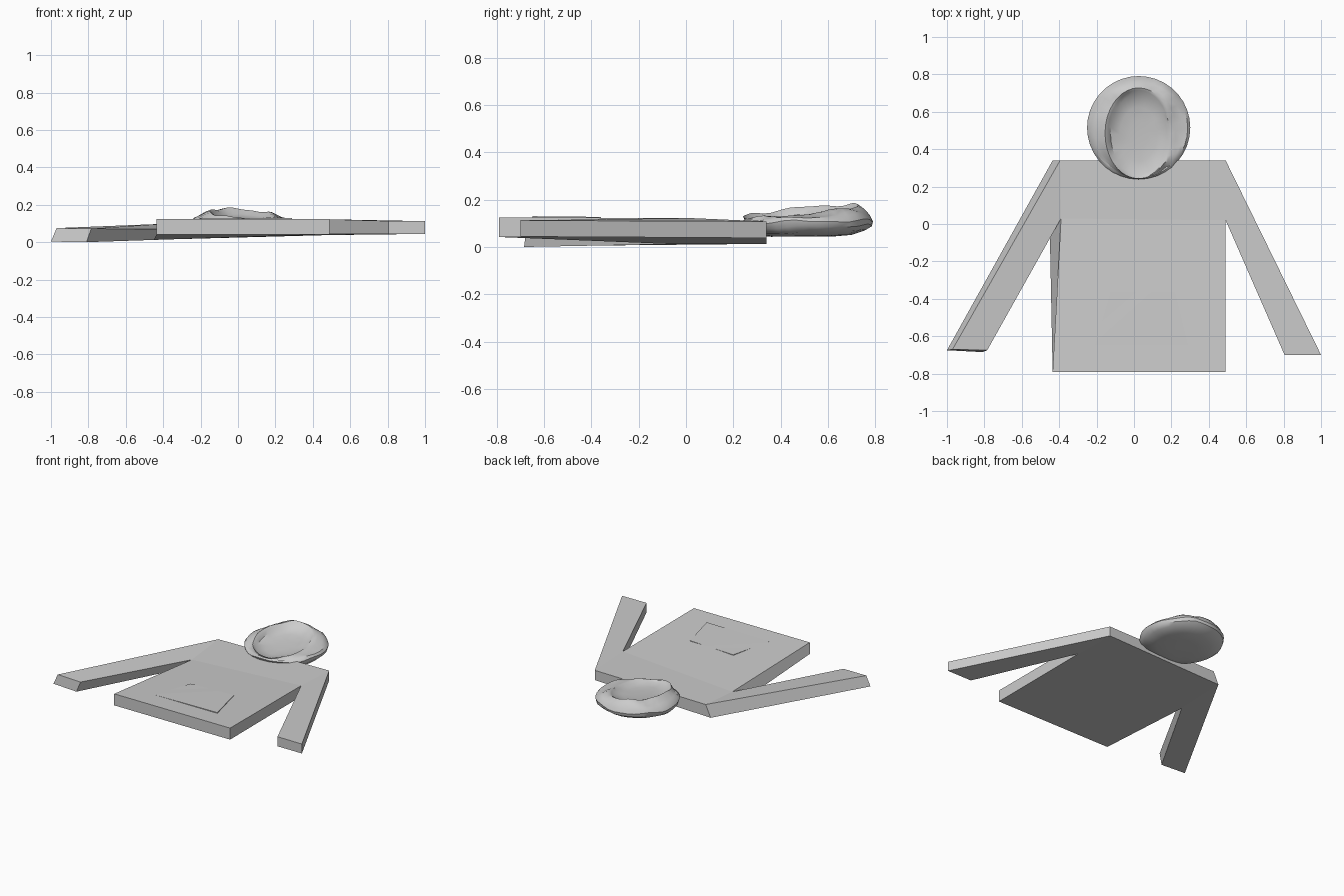
import bpy, bmesh, math

if "Cube" in bpy.data.objects:
    bpy.data.objects.remove(bpy.data.objects["Cube"])


def make_object(name, bm):
    bmesh.ops.recalc_face_normals(bm, faces=bm.faces)
    mesh = bpy.data.meshes.new(name)
    bm.to_mesh(mesh)
    bm.free()
    obj = bpy.data.objects.new(name, mesh)
    bpy.context.collection.objects.link(obj)
    return obj


def slab(name, top, bottom, patches):
    """Panel from matching top and bottom outlines, capped by the given patches."""
    bm = bmesh.new()
    t = [bm.verts.new(p) for p in top]
    b = [bm.verts.new(p) for p in bottom]
    n = len(t)
    for i in range(n):
        j = (i + 1) % n
        bm.faces.new((t[i], t[j], b[j], b[i]))
    for patch in patches:
        bm.faces.new([t[i] for i in patch])
        bm.faces.new([b[i] for i in reversed(patch)])
    return make_object(name, bm)


# Torso and sleeves: one outline, left shoulder sagging towards the ground
garment_top = [(-.435, -.79, .125), (.49, -.79, .125), (.49, .02, .122), (.805, -.70, .113),
               (1.0, -.70, .112), (.49, .34, .108), (-.395, .34, .098),
               (-.97, -.67, .075), (-.785, -.675, .072), (-.39, .03, .07)]
garment_bottom = [(-.435, -.79, .042), (.49, -.79, .042), (.49, .02, .044), (.805, -.70, .044),
                  (1.0, -.70, .044), (.49, .34, .038), (-.435, .34, .013),
                  (-1.0, -.675, .003), (-.81, -.685, 0), (-.45, -.05, .012)]
slab("hoodie_body", garment_top, garment_bottom,
     [(0, 1, 2, 9), (9, 2, 5, 6), (2, 3, 4, 5), (6, 7, 8, 9)])

# Front pocket: thin trapezoid following the chest
pocket = [(-.21, -.65, .125), (.29, -.65, .130), (.22, -.36, .127), (-.125, -.36, .117)]
slab("front_pocket", pocket, [(x, y, z - .03) for x, y, z in pocket], [(0, 1, 2, 3)])


# Hood: rings from underside, around the puffy edge, over the rim, into the opening
# (centre y, radius x, radius y, height, lift towards crown, lift towards left, wrinkle)
rings = [(.53, .09, .09, .044, .000, .000, .000),
         (.53, .18, .17, .047, .004, .000, .000),
         (.525, .245, .235, .062, .010, .000, .002),
         (.518, .270, .268, .085, .006, .000, .004),
         (.515, .276, .276, .108, .004, .000, .005),
         (.513, .262, .265, .126, .010, .002, .005),
         (.505, .235, .258, .134, .020, .006, .006),
         (.495, .200, .250, .146, .024, .012, .006),
         (.485, .180, .243, .152, .024, .014, .005),
         (.480, .165, .236, .146, .022, .010, .003),
         (.480, .150, .215, .130, .018, .006, .002),
         (.480, .100, .145, .118, .012, .003, .000),
         (.480, .050, .070, .114, .006, .001, .000)]
SEG = 36
bm = bmesh.new()
loops = []
for k, (cy, rx, ry, z, crown, left, wrinkle) in enumerate(rings):
    loop = []
    for i in range(SEG):
        a = 2 * math.pi * i / SEG
        c, s = math.cos(a), math.sin(a)
        fold = wrinkle * (math.sin(5 * a + .6 * k) + .6 * math.sin(9 * a + 1.1 * k))
        loop.append(bm.verts.new((.025 + rx * c, cy + ry * s, z + crown * s - left * c + fold)))
    loops.append(loop)
for lo, hi in zip(loops, loops[1:]):
    for i in range(SEG):
        j = (i + 1) % SEG
        bm.faces.new((lo[i], lo[j], hi[j], hi[i]))
for loop in (loops[0], loops[-1]):
    bm.faces.new(loop)
hood = make_object("hood", bm)
bpy.context.view_layer.objects.active = hood
hood.select_set(True)
bpy.ops.object.shade_smooth_by_angle(angle=math.radians(35))
